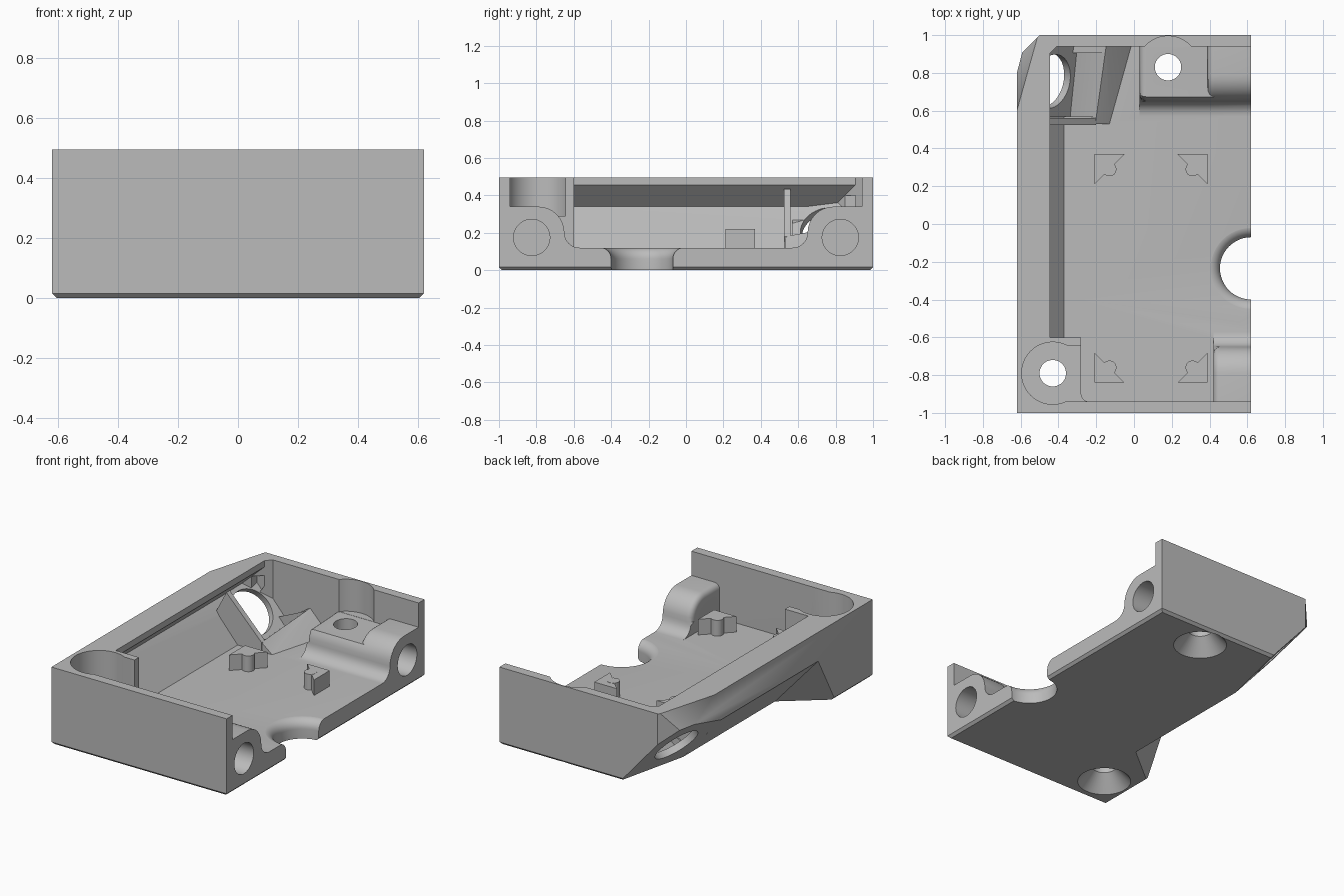
import bpy, bmesh, math
from mathutils import Vector

if "Cube" in bpy.data.objects:
    bpy.data.objects.remove(bpy.data.objects["Cube"])

grey = bpy.data.materials.new("plain_grey")
grey.use_nodes = True
grey.diffuse_color = (0.5, 0.5, 0.5, 1)
grey.node_tree.nodes["Principled BSDF"].inputs["Base Color"].default_value = (0.5, 0.5, 0.5, 1)


def finish(bm, name):
    bmesh.ops.recalc_face_normals(bm, faces=bm.faces)
    mesh = bpy.data.meshes.new(name)
    bm.to_mesh(mesh)
    bm.free()
    mesh.materials.append(grey)
    ob = bpy.data.objects.new(name, mesh)
    bpy.context.collection.objects.link(ob)
    return ob


def block(name, lo, hi, planes=()):
    """Box from lo to hi, trimmed by planes (point, normal of the removed side)."""
    bm = bmesh.new()
    bmesh.ops.create_cube(bm, size=1)
    for v in bm.verts:
        v.co = [a + (b - a) * (c + 0.5) for a, b, c in zip(lo, hi, v.co)]
    for point, normal in planes:
        cut = bmesh.ops.bisect_plane(bm, geom=bm.verts[:] + bm.edges[:] + bm.faces[:],
                                     plane_co=point, plane_no=normal, clear_outer=True)
        edges = [e for e in cut["geom_cut"] if isinstance(e, bmesh.types.BMEdge)]
        if edges:
            bmesh.ops.holes_fill(bm, edges=[e for e in bm.edges if e.is_boundary])
    return finish(bm, name)


def hull(name, points):
    bm = bmesh.new()
    for p in points:
        bm.verts.new(p)
    bmesh.ops.convex_hull(bm, input=bm.verts[:])
    return finish(bm, name)


def prism(name, points, shift):
    """Flat outline pushed along shift."""
    bm = bmesh.new()
    face = bm.faces.new([bm.verts.new(p) for p in points])
    new = bmesh.ops.extrude_face_region(bm, geom=[face])["geom"]
    bmesh.ops.translate(bm, vec=shift, verts=[v for v in new if isinstance(v, bmesh.types.BMVert)])
    return finish(bm, name)


def turned(name, profile, centre, axis=(0, 0, 1), sides=48):
    """Solid of revolution from (radius, height) pairs along an axis."""
    bm = bmesh.new()
    turn = Vector((0, 0, 1)).rotation_difference(Vector(axis))
    rings = []
    for r, h in profile:
        angles = [2 * math.pi * i / sides for i in range(sides)]
        rings.append([bm.verts.new(Vector(centre) + turn @ Vector((r * math.cos(a), r * math.sin(a), h)))
                      for a in angles])
    for a, b in zip(rings, rings[1:]):
        for i in range(sides):
            j = (i + 1) % sides
            bm.faces.new((a[i], a[j], b[j], b[i]))
    bm.faces.new(rings[0])
    bm.faces.new(rings[-1])
    return finish(bm, name)


def apply(ob, mod):
    bpy.context.view_layer.objects.active = ob
    bpy.ops.object.modifier_apply(modifier=mod.name)


def combine(ob, other, operation):
    mod = ob.modifiers.new("combine", "BOOLEAN")
    mod.operation, mod.object, mod.solver = operation, other, "EXACT"
    apply(ob, mod)
    bpy.data.objects.remove(other)


def bevel_where(ob, width, segments, rule):
    bm = bmesh.new()
    bm.from_mesh(ob.data)
    edges = [e for e in bm.edges if rule(*[v.co for v in e.verts])]
    bmesh.ops.bevel(bm, geom=edges, offset=width, segments=segments, profile=0.5, affect="EDGES")
    bm.to_mesh(ob.data)
    bm.free()


# Key planes: sloped side, tilted facet that carries the port, and its inner skin
slope = Vector((1, 0, 0.87)).normalized()
facet = Vector((1, -0.234, 0.87)).normalized()
side_point, facet_point = Vector((-0.35, 0, 0)), Vector((-0.35, 0.53, 0))
skin_point = facet_point + facet * 0.044
FLOOR, RIM = 0.12, 0.495

# Housing shell with chamfered underside
housing = block("open_housing", (-0.62, -1, 0), (0.62, 1, RIM))
bevel_where(housing, 0.016, 1, lambda a, b: a.z < 0.01 and b.z < 0.01)

# Inside: undercut side, upper opening and front part of the tray
corner = ((-0.45, 0.9, 0), (-1, 1, 0))
skin = (skin_point, -facet)
cuts = [
    block("undercut", (-0.7, -0.6, FLOOR), (0.8, 0.94, 0.456),
          [((-0.37, 0, FLOOR), -slope), ((-0.445, 0, 0.455), (-0.115, 0, 0.115)), skin, corner]),
    block("opening", (-0.445, -0.6, 0.4), (0.8, 0.94, 0.6), [corner]),
    block("front_tray", (-0.28, -0.94, FLOOR), (0.8, -0.4, 0.6)),
]
bevel_where(cuts[2], 0.04, 4, lambda a, b: a.x < 0 and b.x < 0 and a.y < -0.9 and b.y < -0.9 and a.z != b.z)
for c in cuts:
    combine(housing, c, "DIFFERENCE")

# Rounded bosses around the side sockets
arc = [i * math.pi / 16 for i in range(9)]
bump = [(0.57 + 0.08 * math.sin(a), 0.2 - 0.08 * math.cos(a)) for a in arc]
bump += [(0.79 - 0.14 * math.cos(a), 0.2 + 0.14 * math.sin(a)) for a in arc[1:]]
for name, x, side, top in (("back_low_boss", 0.03, 1, 0.29), ("back_socket_boss", 0.39, 1, 0.34),
                           ("front_socket_boss", 0.42, -1, 0.34)):
    outline = [(x, side * y, z) for y, z in bump if z <= top] + [(x, side * 0.97, top), (x, side * 0.97, 0.06),
                                                                (x, side * 0.57, 0.06)]
    boss = prism(name, outline, (0.62 - x, 0, 0))
    bevel_where(boss, 0.035, 4, lambda a, b: a.x < x + .01 and b.x < x + .01
                and min(a.z, b.z) > 0.2)
    combine(housing, boss, "UNION")

# Port surround in the back left corner
fairing = hull("port_surround", [(-0.13, 0.53, FLOOR), (-0.205, 0.53, 0.18), (-0.01, 0.96, FLOOR),
                                 (-0.145, 0.96, 0.26), (-0.4, 0.53, 0.1), (-0.38, 0.96, 0.1),
                                 (-0.13, 0.53, 0.1), (-0.01, 0.96, 0.1)])
combine(housing, fairing, "UNION")
a, b, c = Vector((-0.145, 0.95, 0.26)), Vector((-0.205, 0.53, 0.18)), Vector((-0.32, 0.73, 0.09))
panel = (a - b).cross(c - b)
panel = -panel if panel.z > 0 else panel
combine(housing, block("pocket", (-0.5, 0.57, 0), (0.1, 0.905, 0.4), [skin, (a, panel)]), "DIFFERENCE")
rib = prism("port_rib", [(-0.52, 0.525, 0.3), (-0.45, 0.525, 0.435), (-0.2, 0.525, 0.18),
                         (-0.2, 0.525, 0.1), (-0.38, 0.525, 0.1)], (0, 0.035, 0))
combine(housing, rib, "UNION")

# Outer cuts: sloped side, port facet, corner facets
p, q, r = Vector((-0.62, -0.62, 0)), Vector((-0.35, -0.4, 0)), Vector((-0.62, -0.45, 0.31))
end = (q - p).cross(r - p)
end = -end if end.y > 0 else end
lo, hi = (-0.9, -0.9, -0.2), (0.2, 1.2, 0.7)
outer = [
    block("side_slope", lo, hi, [(side_point, slope), (p, end)]),
    block("port_facet", lo, hi, [(facet_point, facet)]),
    block("upper_facet", lo, hi, [((-0.62, 0.6, RIM), (1, -0.28, -0.5))]),
    block("corner_facet", lo, hi, [((-0.5, 1, 0), (1, -1, 0))]),
    turned("port", [(0.145, -0.15), (0.145, 0.1)], (-0.434, 0.755, 0.225), facet),
]

# Screw seats with countersinks, side sockets and the rounded notch
for x, y in ((-0.43, -0.79), (0.18, 0.83)):
    outer.append(turned("screw_seat", [(0.165, 0.29), (0.165, 0.6)], (x, y, 0)))
    outer.append(turned("screw_hole", [(0.168, -0.01), (0.07, 0.1), (0.07, 0.4)], (x, y, 0)))
seat = block("seat_opening", (-0.43, -0.94, 0.29), (-0.2, -0.645, 0.6))
outer.append(seat)
for y in (-0.825, 0.825):
    outer.append(turned("socket", [(0.097, -0.2), (0.097, 0.1)], (0.62, y, 0.175), (1, 0, 0)))
flare = [(0.225 - 0.06 * math.cos(a), 0.061 + 0.06 * math.sin(a)) for a in arc]
outer.append(turned("notch", [(0.165, -0.1)] + flare + [(0.225, 0.2)], (0.62, -0.235, 0)))
for c in outer:
    combine(housing, c, "DIFFERENCE")

# Corner clips: triangular wedge with a round pin
parts = [housing]
for sx, sy, cx, cy in ((-1, 1, -0.13, 0.29), (1, 1, 0.31, 0.29), (-1, -1, -0.13, -0.76), (1, -1, 0.31, -0.76)):
    s = 0.08
    clip = prism("corner_clip", [(cx + sx * s, cy + sy * s, 0.11), (cx - sx * s, cy + sy * s, 0.11),
                                 (cx + sx * s, cy - sy * s, 0.11)], (0, 0, 0.11))
    pin = turned("clip_pin", [(0.037, 0.11), (0.037, 0.221)], (cx, cy, 0), sides=24)
    parts += [clip, pin]

for ob in parts:
    bpy.ops.object.select_all(action="DESELECT")
    ob.select_set(True)
    bpy.context.view_layer.objects.active = ob
    bpy.ops.object.shade_smooth_by_angle(angle=math.radians(30))
